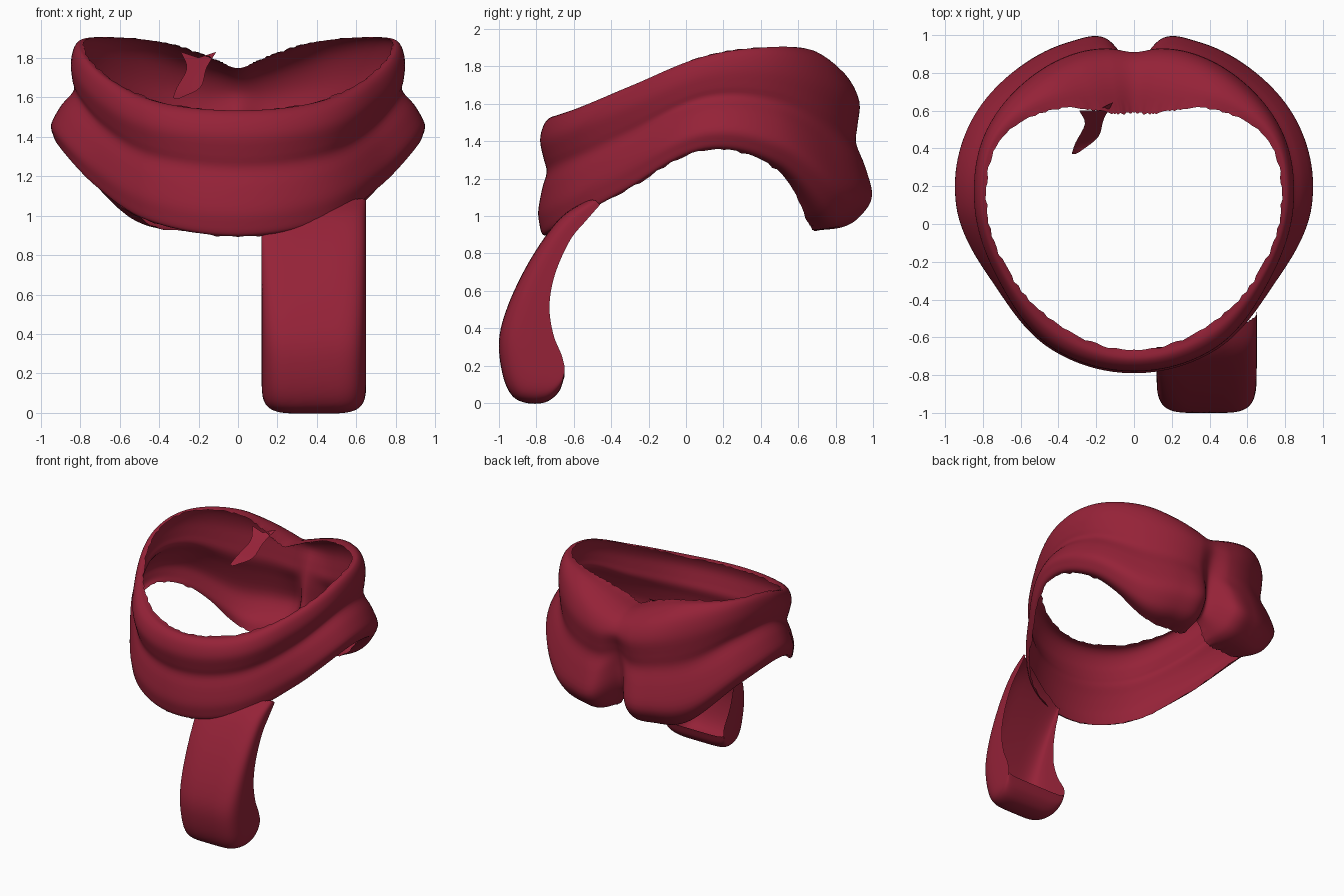
import bpy, math, random

random.seed(4)
old = bpy.data.objects.get("Cube")
if old:
    bpy.data.objects.remove(old, do_unlink=True)

# One wool colour
wool = bpy.data.materials.new("crimson wool")
wool.use_nodes = True
colour = (0.30, 0.016, 0.039, 1)
wool.diffuse_color = colour
bsdf = next(n for n in wool.node_tree.nodes if n.type == 'BSDF_PRINCIPLED')
bsdf.inputs["Base Color"].default_value = colour
bsdf.inputs["Roughness"].default_value = 0.8


def mix(a, b, f):
    return a + (b - a) * f


def spline(points, steps, before=None, after=None):
    """Smooth curve through tuples of any length."""
    first = before or tuple(2 * a - b for a, b in zip(points[0], points[1]))
    last = after or tuple(2 * a - b for a, b in zip(points[-1], points[-2]))
    p = [first, *points, last]
    out = []
    for i in range(1, len(p) - 2):
        for s in range(steps):
            u = s / steps
            out.append(tuple(
                b + u * (c - a) / 2 + u * u * (a - 2.5 * b + 2 * c - d / 2)
                + u ** 3 * (3 * b - a - 3 * c + d) / 2
                for a, b, c, d in zip(p[i - 1], p[i], p[i + 1], p[i + 2])))
    return out + [tuple(points[-1])]


def loft(name, rows, flip=False):
    """Skin a grid of points, one row per section."""
    n = len(rows[0])
    faces = []
    for i in range(len(rows) - 1):
        for j in range(n - 1):
            a = i * n + j
            f = (a, a + 1, a + n + 1, a + n)
            faces.append(f[::-1] if flip else f)
    mesh = bpy.data.meshes.new(name)
    mesh.from_pydata([v for row in rows for v in row], [], faces)
    mesh.materials.append(wool)
    mesh.polygons.foreach_set("use_smooth", [True] * len(faces))
    mesh.update()
    ob = bpy.data.objects.new(name, mesh)
    bpy.context.scene.collection.objects.link(ob)
    return ob


# Neck wrap: angle from the front, radii of rim, upper roll, groove,
# lower roll and bottom edge, then top and bottom heights
stations = [
    (0, .77, .88, .845, .89, .85, 1.54, .89),
    (30, .75, .87, .835, .88, .85, 1.58, .96),
    (60, .75, .82, .79, .85, .82, 1.705, 1.14),
    (90, .78, .845, .83, .94, .89, 1.86, 1.35),
    (115, .79, .875, .86, .97, .86, 1.91, 1.26),
    (140, .66, .87, .86, .95, .72, 1.90, .96),
    (158, .54, .86, .85, .93, .63, 1.84, .92),
    (170, .49, .84, .82, .90, .60, 1.79, .94),
    (180, .49, .81, .76, .73, .60, 1.755, 1.08),
]
before = (-stations[1][0], *stations[1][1:])
after = (360 - stations[-2][0], *stations[-2][1:])
rows = []
for t, rim, up, groove, low, edge, top, bottom in spline(stations, 12, before, after):
    section = [
        (rim, .015), (mix(rim, up, .45), .015), (mix(rim, up, .82), .08),
        (up, .21), (mix(up, groove, .55), .36), (groove, .47),
        (mix(groove, low, .55), .61), (low, .79),
        (mix(low, edge, .2), .91), (mix(low, edge, .5), .975), (edge, .995),
    ]
    curve = spline(section, 4)
    a = math.radians(t)
    row = []
    for k, (r, f) in enumerate(curve):
        z = mix(top, bottom, f)
        if k in (0, len(curve) - 1):          # frayed edges
            z += random.uniform(-.006, .006)
            r += random.uniform(-.006, .006)
        x = 0 if t in (0, 180) else r * math.sin(a)
        row.append((x, .1 - r * math.cos(a), z))
    rows.append(row)
wrap = loft("neck_wrap", rows, flip=True)
mirror = wrap.modifiers.new("mirror", 'MIRROR')
mirror.merge_threshold = .001

# Hanging tail: front path and open back edge as (front y, z, back y, z)
path = spline([
    (-.50, 1.10, -.46, 1.06), (-.65, 1.01, -.53, .98), (-.76, .88, -.62, .87),
    (-.87, .70, -.70, .69), (-.96, .50, -.73, .52), (-1.0, .33, -.71, .37),
    (-.98, .15, -.67, .27), (-.93, .04, -.66, .24), (-.85, 0, -.655, .22),
    (-.75, .005, -.65, .20), (-.68, .06, -.65, .19), (-.65, .14, -.65, .18),
], 20)
centre, half, power, count, sections = .385, .265, .43, 40, 60
rows = []
for i in range(sections + 1):
    v = i / sections
    row = []
    for k in range(count + 1):
        a = math.pi * k / count
        c, s = math.cos(a), max(0, math.sin(a))
        side = -math.copysign(abs(c) ** power, c)
        # The root slants along the wrap, so the inner side starts lower
        inner = (1 - side) / 2
        start = .155 * inner
        fy, fz, by, bz = path[round(mix(start, 1, v) * (len(path) - 1))]
        depth = mix(s ** power, 1, .8 * inner * (1 - v) ** 5)
        row.append((centre + half * side, mix(by, fy, depth), mix(bz, fz, depth)))
    rows.append(row)
loft("hanging_tail", rows, flip=True)

# Torn scrap on the inner back rim: centre and half width
scrap = [(-.20, .60, 1.80, .09), (-.21, .53, 1.73, .05),
         (-.25, .43, 1.63, .06), (-.31, .37, 1.59, .02)]
loft("torn_scrap", [[(x - w, y, z + w / 3), (x, y, z), (x + w, y + w / 2, z + w / 3)]
                    for x, y, z, w in spline(scrap, 4)])
